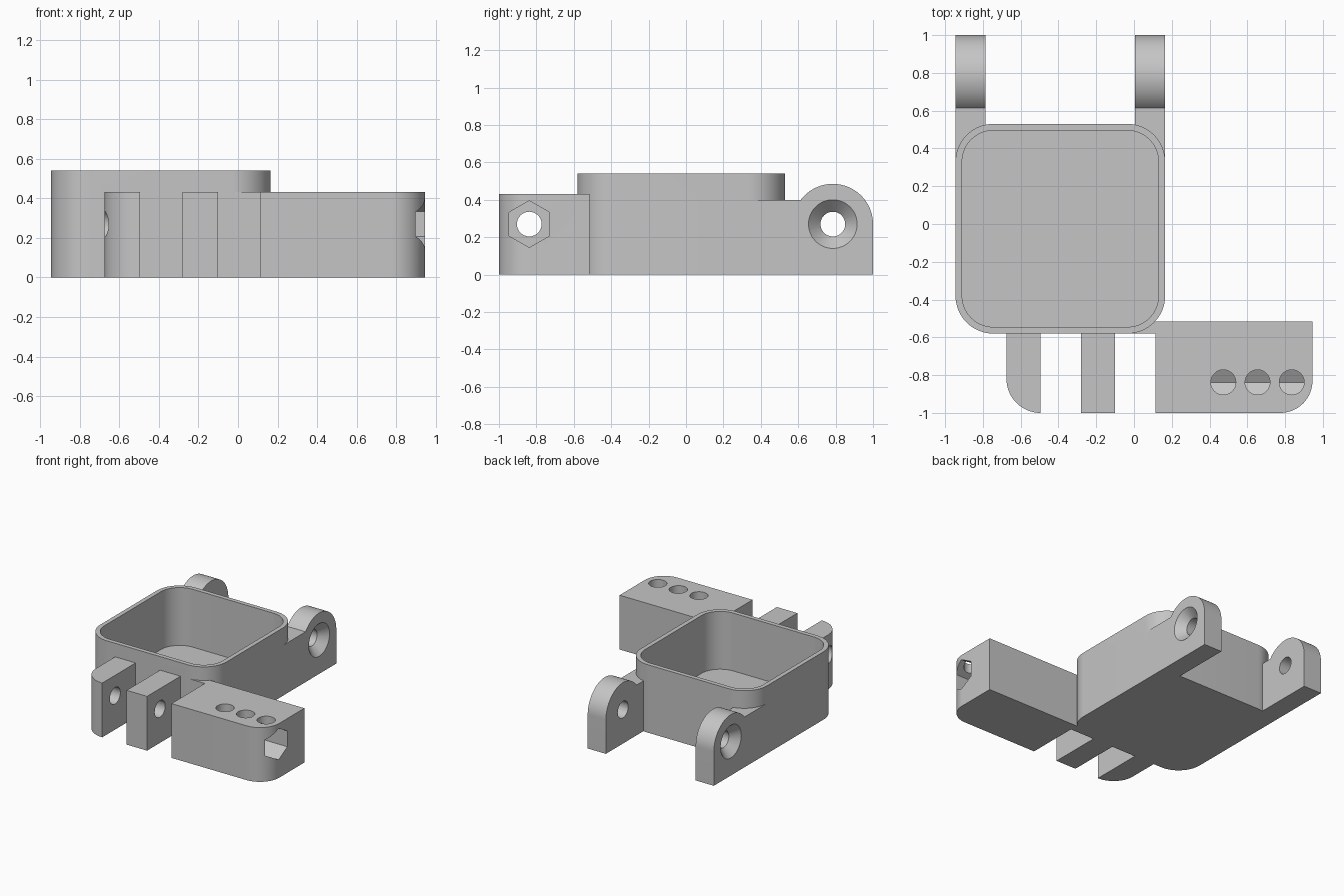
import bpy, bmesh
from math import sin, cos, pi, radians, asin
from mathutils import Vector

cube = bpy.data.objects.get("Cube")
if cube:
    bpy.data.objects.remove(cube, do_unlink=True)

grey = bpy.data.materials.new("plain_grey")
grey.use_nodes = True
colour = (0.56, 0.56, 0.56, 1)
grey.diffuse_color = colour
grey.node_tree.nodes["Principled BSDF"].inputs["Base Color"].default_value = colour


def arc(cx, cy, r, start, end, steps=16):
    """Points on an arc, angles in degrees."""
    angles = [radians(start + (end - start) * i / steps) for i in range(steps + 1)]
    return [(cx + r * cos(a), cy + r * sin(a)) for a in angles]


def rounded_square(x0, x1, y0, y1, r):
    return (arc(x0 + r, y0 + r, r, 180, 270) + arc(x1 - r, y0 + r, r, 270, 360)
            + arc(x1 - r, y1 - r, r, 0, 90) + arc(x0 + r, y1 - r, r, 90, 180))


def circle(cx, cy, r, sides=48, turn=0):
    return [(cx + r * cos(2 * pi * i / sides + turn),
             cy + r * sin(2 * pi * i / sides + turn)) for i in range(sides)]


def loft(name, low, high, axis, lo, hi):
    """Solid between two matching profiles: xy profiles along z, yz along x."""
    def place(p, h):
        return Vector((p[0], p[1], h)) if axis == "z" else Vector((h, p[0], p[1]))
    bm = bmesh.new()
    a = [bm.verts.new(place(p, lo)) for p in low]
    b = [bm.verts.new(place(p, hi)) for p in high]
    bm.faces.new(a)
    bm.faces.new(b)
    for i in range(len(a)):
        j = (i + 1) % len(a)
        bm.faces.new((a[i], a[j], b[j], b[i]))
    bmesh.ops.recalc_face_normals(bm, faces=bm.faces[:])
    mesh = bpy.data.meshes.new(name)
    bm.to_mesh(mesh)
    bm.free()
    mesh.materials.append(grey)
    obj = bpy.data.objects.new(name, mesh)
    bpy.context.collection.objects.link(obj)
    return obj


def prism(name, profile, axis, lo, hi):
    return loft(name, profile, profile, axis, lo, hi)


def combine(body, other, operation):
    """Apply a boolean and remove the helper solid."""
    mod = body.modifiers.new(operation.title(), "BOOLEAN")
    mod.object, mod.operation, mod.solver = other, operation, "EXACT"
    bpy.ops.object.select_all(action="DESELECT")
    bpy.context.view_layer.objects.active = body
    body.select_set(True)
    bpy.ops.object.modifier_apply(modifier=mod.name)
    bpy.data.objects.remove(other, do_unlink=True)


LEFT, RIGHT, FRONT, BACK = -0.945, 0.165, -0.58, 0.53
ARM, ARM_Y, AXIS_Z, ARM_R = 0.16, 0.785, 0.27, 0.215
PIN_Y, HOLE_R, HINGE_TOP = -0.838, 0.066, 0.432

# Housing shell
body = prism("hinged_housing", rounded_square(LEFT, RIGHT, FRONT, BACK, 0.2), "z", 0, 0.54)

# Rear arms with rounded ends
meet = 180 - asin((0.4 - AXIS_Z) / ARM_R) * 180 / pi
arm_profile = [(0.2, 0), (1, 0)] + arc(ARM_Y, AXIS_Z, ARM_R, 0, meet, 32) + [(0.2, 0.4)]
for x in (LEFT, RIGHT - ARM):
    combine(body, prism("rear_arm", arm_profile, "x", x, x + ARM), "UNION")

# Front hinge knuckles
outer = arc(-0.495, -0.82, 0.18, 180, 270) + [(-0.495, -0.56), (-0.675, -0.56)]
middle = [(-0.28, -1), (-0.1, -1), (-0.1, -0.56), (-0.28, -0.56)]
# Long hinge block, with its web into the housing corner
block = ([(-0.02, FRONT), (0.115, FRONT), (0.115, -1)] + arc(0.775, -0.83, 0.17, 270, 360)
         + [(0.945, -0.515), (-0.02, -0.515)])
for name, profile in (("outer_knuckle", outer), ("middle_knuckle", middle), ("hinge_block", block)):
    combine(body, prism(name, profile, "z", 0, HINGE_TOP), "UNION")

# Open cavity
cavity = rounded_square(LEFT + 0.035, RIGHT - 0.035, FRONT + 0.035, BACK - 0.035, 0.165)
combine(body, prism("cavity", cavity, "z", 0.08, 0.7), "DIFFERENCE")

# Pin holes along x
combine(body, prism("pin_hole", circle(PIN_Y, AXIS_Z, HOLE_R), "x", -1.1, 0.5), "DIFFERENCE")
for x in (LEFT, RIGHT - ARM):
    hole = prism("arm_hole", circle(ARM_Y, AXIS_Z, HOLE_R), "x", x - 0.1, x + ARM + 0.1)
    combine(body, hole, "DIFFERENCE")

# Countersinks on the outer arm faces
for x, side in ((LEFT, -1), (RIGHT, 1)):
    sink = loft("countersink", circle(ARM_Y, AXIS_Z, HOLE_R - 0.01), circle(ARM_Y, AXIS_Z, 0.14),
                "x", x - side * 0.075, x + side * 0.01)
    combine(body, sink, "DIFFERENCE")

# Hexagonal channel and the round openings above it
hexagon = circle(PIN_Y, AXIS_Z, 0.125, 6, pi / 2)
combine(body, prism("hex_channel", hexagon, "x", 0.29, 1.1), "DIFFERENCE")
for x in (0.473, 0.654, 0.835):
    combine(body, prism("top_opening", circle(x, PIN_Y, 0.066), "z", AXIS_Z, 0.6), "DIFFERENCE")

bpy.ops.object.select_all(action="DESELECT")
body.select_set(True)
bpy.context.view_layer.objects.active = body
bpy.ops.object.shade_smooth_by_angle(angle=radians(30))
